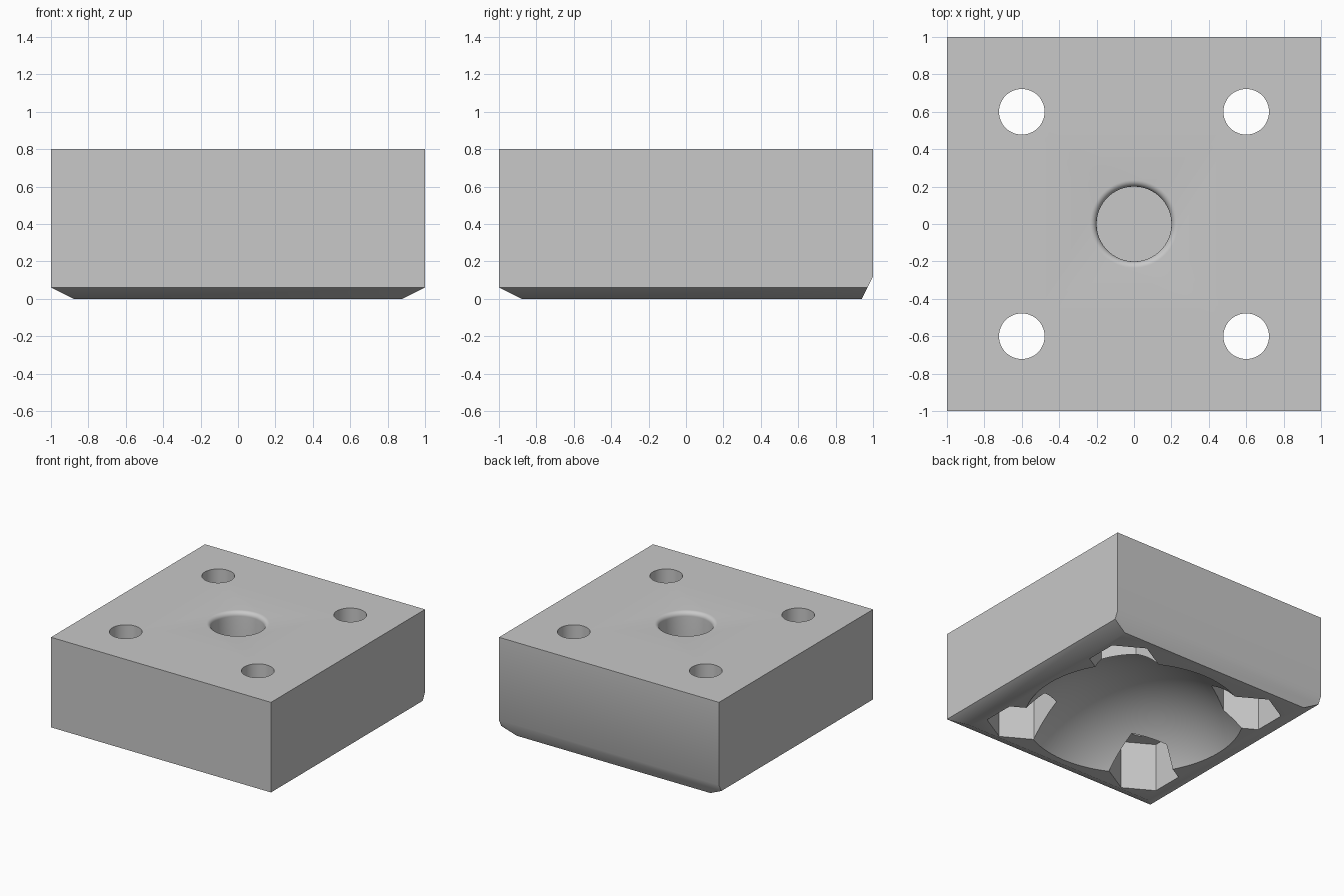
import bpy, bmesh
from math import sin, cos, pi, sqrt, radians
from mathutils import Vector

if "Cube" in bpy.data.objects:
    bpy.data.objects.remove(bpy.data.objects["Cube"])

HEIGHT = 0.8

grey = bpy.data.materials.new("plain grey")
grey.use_nodes = True
grey.diffuse_color = (0.58, 0.58, 0.58, 1)
grey.node_tree.nodes["Principled BSDF"].inputs["Base Color"].default_value = grey.diffuse_color


def make_object(name, bm):
    bmesh.ops.recalc_face_normals(bm, faces=bm.faces)
    mesh = bpy.data.meshes.new(name)
    bm.to_mesh(mesh)
    bm.free()
    mesh.materials.append(grey)
    obj = bpy.data.objects.new(name, mesh)
    bpy.context.collection.objects.link(obj)
    return obj


def lathe(name, profile, sides, x=0, y=0, phase=0):
    """Closed turned solid; the profile runs from axis to axis."""
    bm = bmesh.new()
    rings = []
    for r, z in profile:
        if r == 0:
            rings.append([bm.verts.new((x, y, z))] * sides)
        else:
            angles = [phase + 2 * pi * i / sides for i in range(sides)]
            rings.append([bm.verts.new((x + r * cos(a), y + r * sin(a), z)) for a in angles])
    for low, high in zip(rings, rings[1:]):
        for i in range(sides):
            j = (i + 1) % sides
            corners = dict.fromkeys((low[i], low[j], high[j], high[i]))
            bm.faces.new(list(corners))
    return make_object(name, bm)


def rod(name, radius, bottom, top, sides, x, y, phase=0):
    profile = [(0, bottom), (radius, bottom), (radius, top), (0, top)]
    return lathe(name, profile, sides, x, y, phase)


def cut(target, cutter):
    cutter.hide_render = True
    mod = target.modifiers.new("cut", 'BOOLEAN')
    mod.operation = 'DIFFERENCE'
    mod.solver = 'EXACT'
    mod.object = cutter
    bpy.context.view_layer.objects.active = target
    bpy.ops.object.modifier_apply(modifier=mod.name)
    bpy.data.objects.remove(cutter)


# Block with its lower edges sliced off
bm = bmesh.new()
bmesh.ops.create_cube(bm, size=2)
for v in bm.verts:
    v.co.z = HEIGHT if v.co.z > 0 else 0
slices = [((0, -1), 0.12, 0.06), ((1, 0), 0.12, 0.06),
          ((-1, 0), 0.12, 0.06), ((0, 1), 0.06, 0.12)]
for (dx, dy), inset, rise in slices:
    point = Vector((dx, dy, rise))
    normal = Vector((dx * rise, dy * rise, -inset))
    geom = bm.verts[:] + bm.edges[:] + bm.faces[:]
    result = bmesh.ops.bisect_plane(bm, geom=geom, plane_co=point,
                                    plane_no=normal, clear_outer=True)
    edges = [e for e in result["geom_cut"] if isinstance(e, bmesh.types.BMEdge)]
    bmesh.ops.contextual_create(bm, geom=edges)
block = make_object("mounting_block", bm)

# Shallow domed hollow underneath
centre, rim = -0.67, 0.825
radius = sqrt(rim ** 2 + centre ** 2)
start = 0.95
dome = [(0, centre + radius * cos(start))]
dome += [(radius * sin(start * (1 - i / 24)), centre + radius * cos(start * (1 - i / 24)))
         for i in range(24)]
dome.append((0, centre + radius))
cut(block, lathe("dome_cutter", dome, 96))

# Blind centre socket with a rounded lip
lip = 0.035
socket = [(0, 0.5), (0.2, 0.5)]
for i in range(9):
    a = i / 8 * pi / 2
    socket.append((0.2 + lip * (1 - cos(a)), HEIGHT - lip + lip * sin(a)))
socket += [(0.2 + lip, 0.9), (0, 0.9)]
cut(block, lathe("socket_cutter", socket, 64))

# Four bolt holes, each with a hexagonal nut pocket below
for x in (-0.6, 0.6):
    for y in (-0.6, 0.6):
        cut(block, rod("nut_cutter", 0.265, -0.2, 0.4, 6, x, y, pi / 6))
        cut(block, rod("bolt_cutter", 0.122, 0.3, 1, 48, x, y))

# Smooth the curved surfaces, keep hard edges
bpy.ops.object.select_all(action='DESELECT')
block.select_set(True)
bpy.context.view_layer.objects.active = block
bpy.ops.object.shade_smooth_by_angle(angle=radians(30))
